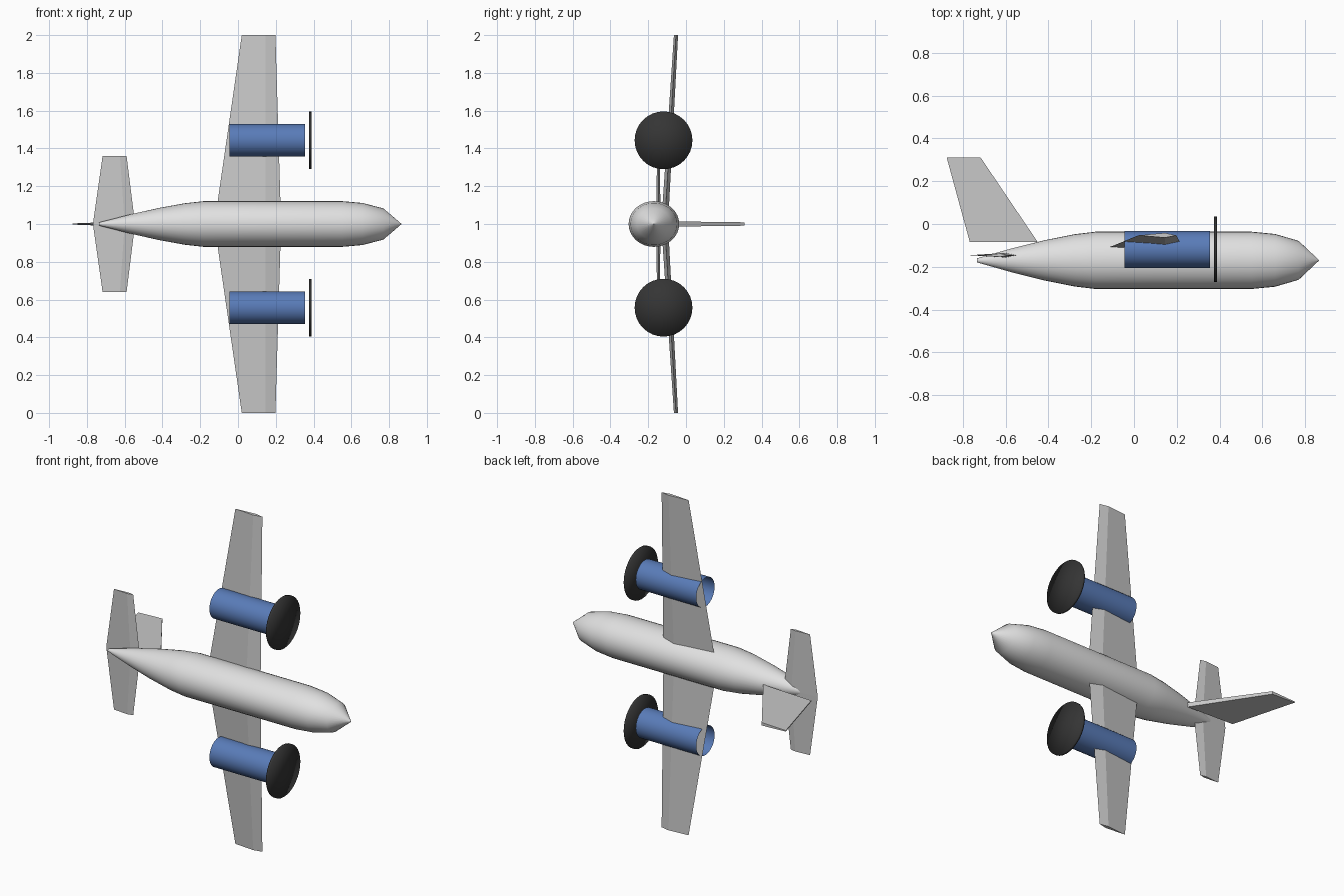
import bpy, bmesh, math

cube = bpy.data.objects.get("Cube")
if cube:
    bpy.data.objects.remove(cube, do_unlink=True)


def material(name, rgb):
    m = bpy.data.materials.new(name)
    m.use_nodes = True
    m.diffuse_color = (*rgb, 1)
    m.node_tree.nodes["Principled BSDF"].inputs["Base Color"].default_value = (*rgb, 1)
    return m


WHITE = material("fuselage white", (0.75, 0.75, 0.75))
GREY = material("wing grey", (0.58, 0.58, 0.58))
BLUE = material("engine blue", (0.10, 0.20, 0.48))
BLACK = material("propeller black", (0.035, 0.035, 0.035))


def loft(name, rings, mat, smooth=None, caps=True, fan=False):
    """Skin a list of equal-length point rings into one object."""
    bm = bmesh.new()
    loops = [[bm.verts.new(p) for p in ring] for ring in rings]
    n = len(loops[0])
    for a, b in zip(loops, loops[1:]):
        for i in range(n):
            j = (i + 1) % n
            bm.faces.new((a[i], a[j], b[j], b[i]))
    if caps:
        for loop in (loops[0], loops[-1]):
            face = bm.faces.new(loop)
            if fan:
                bmesh.ops.poke(bm, faces=[face])
    bmesh.ops.recalc_face_normals(bm, faces=bm.faces)
    for f in bm.faces:
        f.smooth = smooth == "all"
    me = bpy.data.meshes.new(name)
    bm.to_mesh(me)
    bm.free()
    me.materials.append(mat)
    ob = bpy.data.objects.new(name, me)
    bpy.context.collection.objects.link(ob)
    if smooth == "angle":
        bpy.ops.object.select_all(action="DESELECT")
        ob.select_set(True)
        bpy.context.view_layer.objects.active = ob
        bpy.ops.object.shade_smooth_by_angle(angle=math.radians(35))
    return ob


def ring(x, y, z, ry, rz, n=32):
    return [(x, y + ry * math.cos(math.tau * i / n), z + rz * math.sin(math.tau * i / n))
            for i in range(n)]


# Fuselage: station along x and fraction of full radius
stations = [(-0.735, 0.07), (-0.57, 0.42), (-0.42, 0.70), (-0.28, 0.91), (-0.18, 1),
            (0.55, 1), (0.66, 0.92), (0.77, 0.68), (0.866, 0.005)]
loft("fuselage", [ring(x, -0.17, 1, 0.134 * r, 0.121 * r) for x, r in stations],
     WHITE, smooth="angle")


# Wing panels: four-sided section with its thickest point near the nose
def section(trail, crest, lead, y, z, half):
    return [(trail, y, z), (crest, y + half, z), (lead, y, z), (crest, y - half, z)]


for side, label in ((1, "upper"), (-1, "lower")):
    loft(f"wing_{label}",
         [section(-0.125, 0.145, 0.228, -0.113, 1, 0.018),
          section(0.02, 0.145, 0.198, -0.053, 1 + side, 0.011)], GREY)
    loft(f"tailplane_{label}",
         [section(-0.768, -0.60, -0.545, -0.146, 1, 0.011),
          section(-0.717, -0.625, -0.59, -0.146, 1 + side * 0.36, 0.008)], GREY)

    # Engine nacelle and propeller disc
    z = 1 + side * 0.443
    loft(f"nacelle_{label}", [ring(x, -0.119, z, 0.0865, 0.0865) for x in (-0.045, 0.355)],
         BLUE, smooth="angle", caps=False)
    loft(f"propeller_{label}", [ring(x, -0.119, z, 0.153, 0.153) for x in (0.375, 0.388)],
         BLACK, smooth="all", fan=True)


# Tail fin: wedge thickest along its leading edge
def fin_section(trail, lead, y, half):
    return [(trail, y, 1 - 0.003), (lead, y, 1 - half), (lead, y, 1 + half), (trail, y, 1 + 0.003)]


loft("tail_fin", [fin_section(-0.768, -0.45, -0.085, 0.014),
                  fin_section(-0.876, -0.717, 0.31, 0.009)], GREY)
